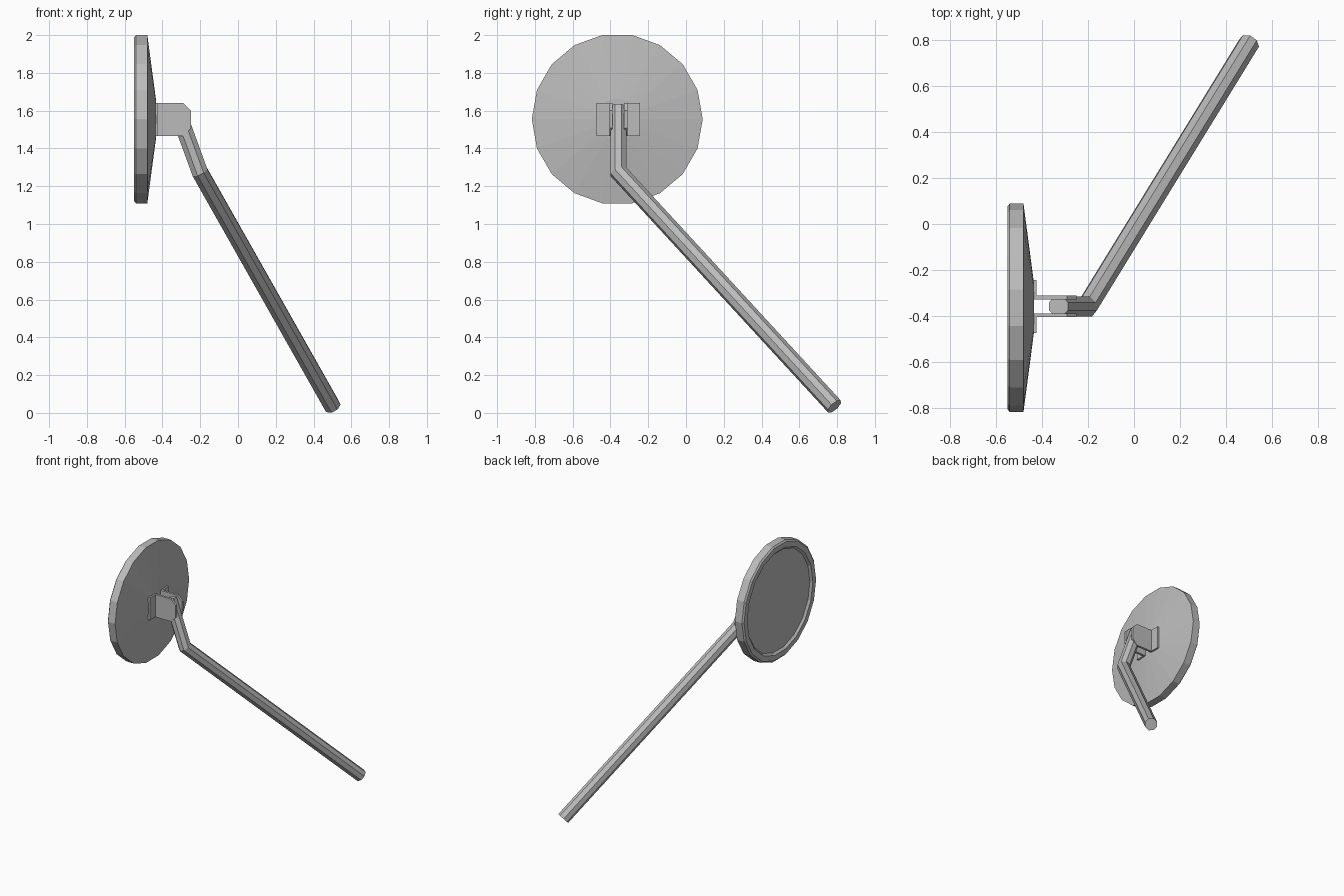
import bpy, bmesh
from math import pi, sin, cos
from mathutils import Vector

if "Cube" in bpy.data.objects:
    bpy.data.objects.remove(bpy.data.objects["Cube"], do_unlink=True)

grey = bpy.data.materials.new("plain grey")
grey.use_nodes = True
grey.diffuse_color = (0.5, 0.5, 0.5, 1)
grey.node_tree.nodes["Principled BSDF"].inputs["Base Color"].default_value = grey.diffuse_color


def finish(bm, name):
    bmesh.ops.recalc_face_normals(bm, faces=bm.faces)
    mesh = bpy.data.meshes.new(name)
    bm.to_mesh(mesh)
    bm.free()
    mesh.materials.append(grey)
    obj = bpy.data.objects.new(name, mesh)
    bpy.context.collection.objects.link(obj)
    return obj


def loft(name, rings):
    """Skin closed rings of points in order and cap both ends."""
    bm = bmesh.new()
    loops = [[bm.verts.new(p) for p in ring] for ring in rings]
    n = len(loops[0])
    for a, b in zip(loops, loops[1:]):
        for i in range(n):
            j = (i + 1) % n
            bm.faces.new((a[i], a[j], b[j], b[i]))
    bm.faces.new(loops[0])
    bm.faces.new(loops[-1])
    return finish(bm, name)


def prism(name, outline, axis, start, end):
    """Extrude a flat outline between two positions on an axis."""
    def ring(t):
        return [(p, t, q) if axis == "y" else (t, p, q) for p, q in outline]
    return loft(name, [ring(start), ring(end)])


# Mirror head: recessed glass, rim, side wall and shallow cone back, as (x, radius)
MID_Y, MID_Z, SIDES = -0.364, 1.555, 18
profile = [(-0.535, 0.385), (-0.55, 0.40), (-0.55, 0.44), (-0.54, 0.4525),
           (-0.48, 0.4525), (-0.435, 0.11)]
loft("mirror_head", [
    [(x, MID_Y + r * cos(2 * pi * i / SIDES), MID_Z + r * sin(2 * pi * i / SIDES))
     for i in range(SIDES)] for x, r in profile])

# Bracket: a pair of mirrored angle plates, each a cheek and a mounting flange
ARM_Y = -0.358
LOW, HIGH = 1.467, 1.641
cheek = [(-0.435, LOW), (-0.29, LOW), (-0.25, LOW + 0.04),
         (-0.25, HIGH - 0.04), (-0.29, HIGH), (-0.435, HIGH)]
for side, label in ((1, "back"), (-1, "front")):
    inner, outer, edge = (ARM_Y + side * d for d in (0.03, 0.047, 0.115))
    prism(label + "_bracket_cheek", cheek, "y", inner, outer)
    flange = [(outer, LOW), (edge, LOW), (edge, HIGH), (outer, HIGH)]
    prism(label + "_bracket_flange", flange, "x", -0.437, -0.423)

# Arm: bent octagonal rod with a mitred elbow
top = Vector((-0.328, ARM_Y, 1.62))
elbow = Vector((-0.203, ARM_Y, 1.277))
foot = Vector((0.50, 0.786, 0.034))
upper = (elbow - top).normalized()
lower = (foot - elbow).normalized()
side_axis = Vector((0, 1, 0))
front_axis = upper.cross(side_axis)
RADIUS = 0.0465


def slide(points, direction, origin, normal):
    return [p + direction * ((origin - p).dot(normal) / direction.dot(normal))
            for p in points]


angles = [2 * pi * (i + 0.5) / 8 for i in range(8)]
start = [top + RADIUS * (cos(a) * side_axis + sin(a) * front_axis) for a in angles]
bend = slide(start, upper, elbow, upper + lower)
end = slide(bend, lower, foot, lower)
loft("support_arm", [start, bend, end])
